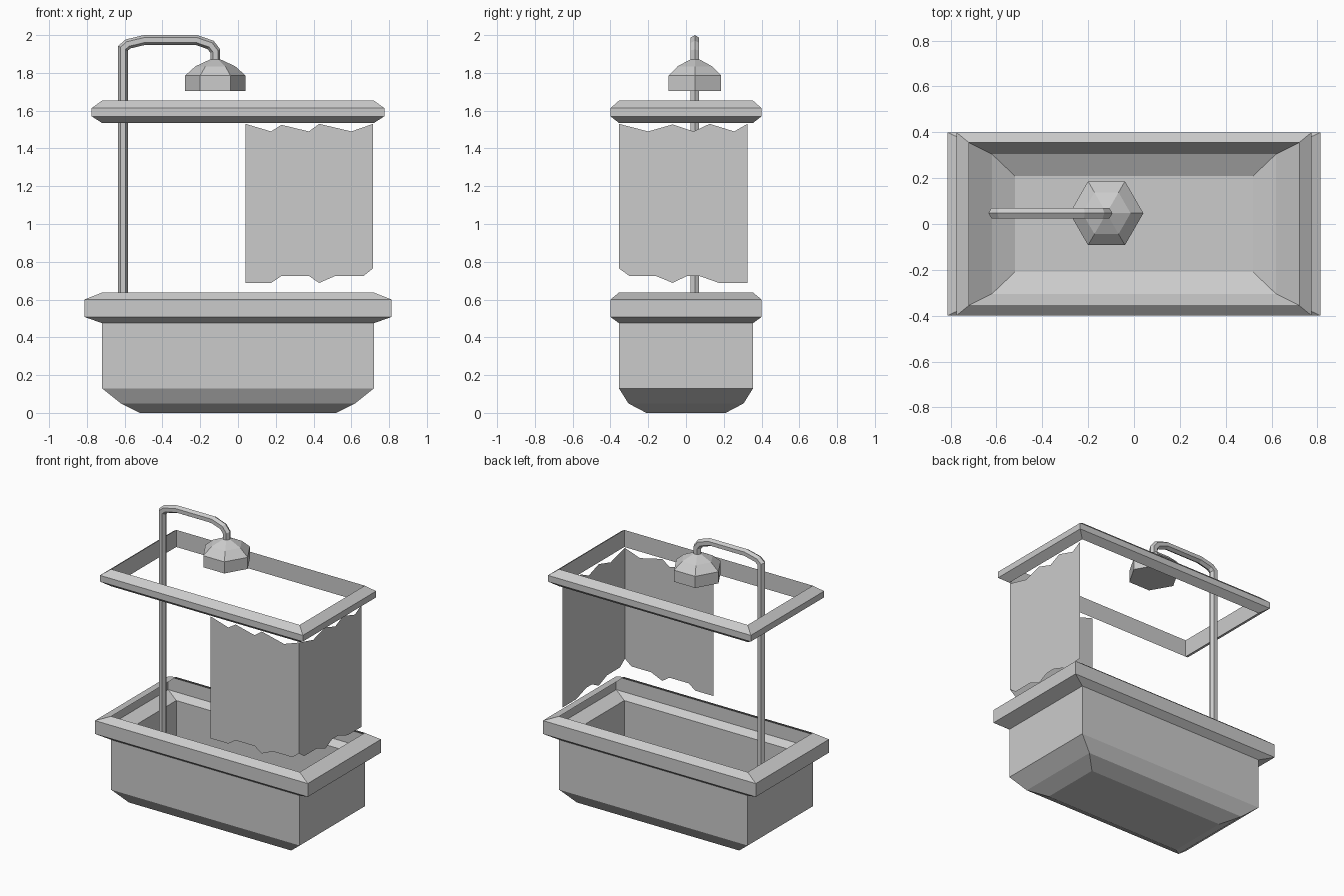
import bpy, bmesh
from math import cos, sin, pi
from mathutils import Vector

if "Cube" in bpy.data.objects:
    bpy.data.objects.remove(bpy.data.objects["Cube"])


def make(name, rings, closed=False, cap_start=False, cap_end=False):
    """Skin a list of equal-length vertex rings into a flat-shaded object."""
    bm = bmesh.new()
    loops = [[bm.verts.new(p) for p in ring] for ring in rings]
    pairs = list(zip(loops, loops[1:]))
    if closed:
        pairs.append((loops[-1], loops[0]))
    n = len(loops[0])
    for a, b in pairs:
        for i in range(n):
            j = (i + 1) % n
            bm.faces.new((a[i], a[j], b[j], b[i]))
    if cap_start:
        bm.faces.new(loops[0][::-1])
    if cap_end:
        bm.faces.new(loops[-1])
    if closed or cap_end:
        bmesh.ops.recalc_face_normals(bm, faces=bm.faces)
    return finish(name, bm)


def finish(name, bm):
    mesh = bpy.data.meshes.new(name)
    bm.to_mesh(mesh)
    bm.free()
    obj = bpy.data.objects.new(name, mesh)
    bpy.context.collection.objects.link(obj)
    return obj


def rect(x, y, z):
    return [(-x, -y, z), (x, -y, z), (x, y, z), (-x, y, z)]


# Tub: thin open shell with a flared rim
tub = [(.52, .21, 0), (.62, .305, .05), (.72, .355, .13), (.72, .355, .475),
       (.813, .40, .508), (.813, .40, .60), (.72, .355, .637)]
make("tub", [rect(*p) for p in tub], cap_start=True)

# Curtain rail: closed rectangular ring
rail = [(.72, .355, 1.535), (.775, .40, 1.57), (.775, .40, 1.613), (.72, .355, 1.653)]
make("curtain_rail", [rect(*p) for p in rail], closed=True)

# Shower pipe: hexagonal sweep along a bent path in the xz plane
PIPE_Y, R = .047, .026
path = [Vector(p) for p in [(-.609, .1), (-.609, 1.93), (-.583, 1.953), (-.495, 1.974),
                            (-.22, 1.974), (-.145, 1.948), (-.12, 1.915), (-.12, 1.85)]]
rings = []
for i, p in enumerate(path):
    d_in = (p - path[max(i - 1, 0)]).normalized() if i else (path[1] - p).normalized()
    d_out = (path[i + 1] - p).normalized() if i < len(path) - 1 else d_in
    t = (d_in + d_out).normalized()
    side = Vector((-t.y, t.x)) / t.dot(d_in)
    rings.append([(p.x + side.x * R * cos(k * pi / 3), PIPE_Y + R * sin(k * pi / 3),
                   p.y + side.y * R * cos(k * pi / 3)) for k in range(6)])
make("shower_pipe", rings, cap_start=True, cap_end=True)

# Shower head: hexagonal bell
head = [(.161, 1.705), (.161, 1.785), (.105, 1.835), (.026, 1.872)]
make("shower_head", [[(-.12 + r * cos(k * pi / 3), PIPE_Y + r * sin(k * pi / 3), z)
                      for k in range(6)] for r, z in head], cap_start=True, cap_end=True)

# Curtain: two flat sheets with ragged edges meeting at the front right corner
front_top = [(.715, 1.53), (.60, 1.49), (.43, 1.53), (.375, 1.49), (.23, 1.525),
             (.175, 1.49), (.04, 1.53)]
front_bottom = [(.04, .688), (.175, .688), (.23, .725), (.375, .725), (.43, .688),
                (.515, .725), (.665, .725), (.715, .765)]
side_top = [(.325, 1.53), (.255, 1.49), (.125, 1.53), (.04, 1.49), (-.07, 1.527),
            (-.20, 1.49), (-.355, 1.53)]
side_bottom = [(-.355, .765), (-.30, .725), (-.16, .725), (-.07, .688), (.005, .725),
               (.07, .725), (.175, .688), (.325, .688)]
bm = bmesh.new()
bm.faces.new([bm.verts.new((x, -.355, z)) for x, z in front_bottom + front_top])
bm.faces.new([bm.verts.new((.715, y, z)) for y, z in side_bottom + side_top])
bmesh.ops.remove_doubles(bm, verts=bm.verts, dist=.001)
finish("curtain", bm)
